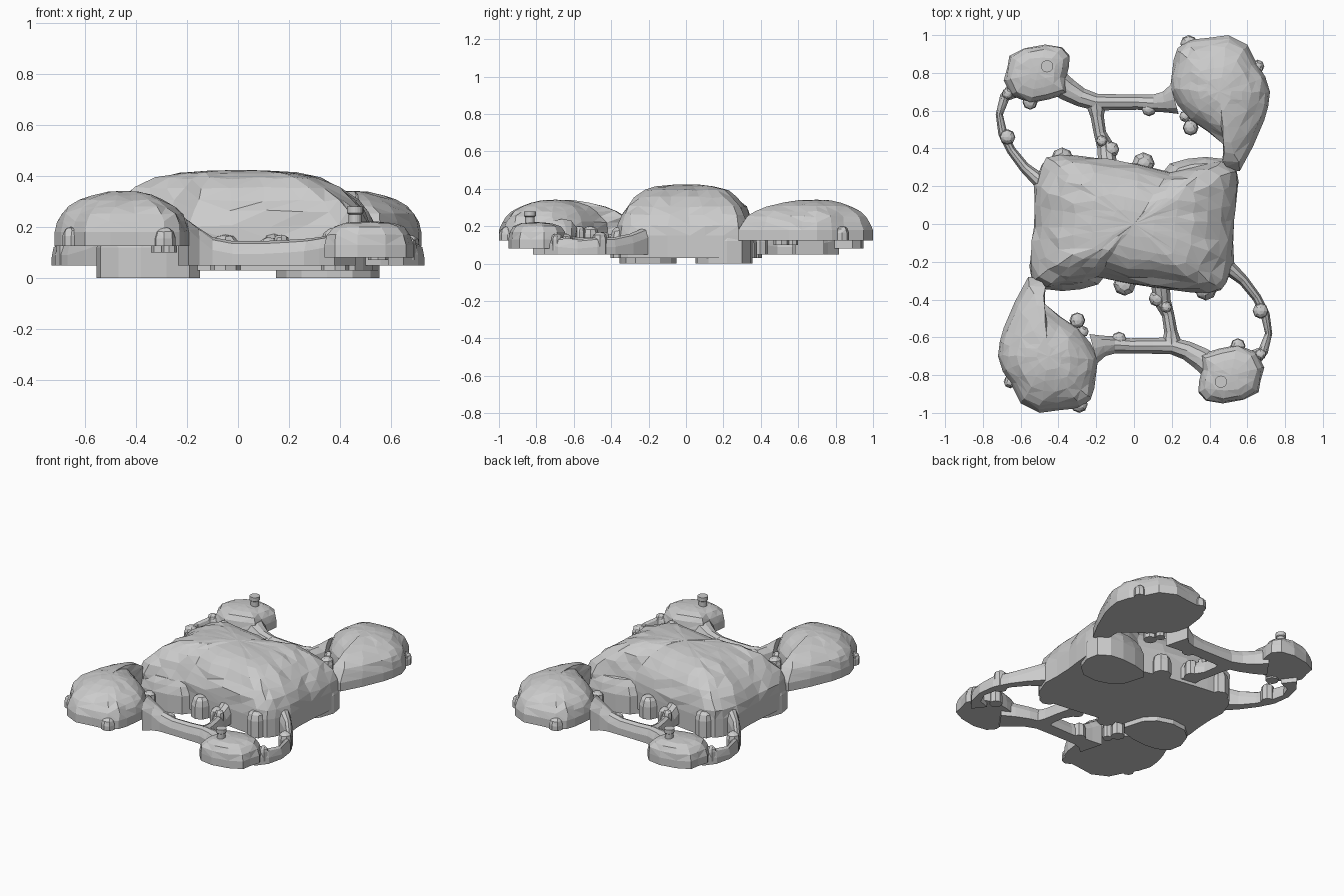
import bpy, bmesh, math, random
from mathutils import Vector

if "Cube" in bpy.data.objects:
    bpy.data.objects.remove(bpy.data.objects["Cube"])

random.seed(4)
stone = bpy.data.materials.new("grey stone")
stone.diffuse_color = (0.6, 0.6, 0.6, 1)
stone.use_nodes = True
stone.node_tree.nodes["Principled BSDF"].inputs["Base Color"].default_value = stone.diffuse_color


def finish(name, bm):
    bmesh.ops.triangulate(bm, faces=[f for f in bm.faces if len(f.verts) == 4])
    bmesh.ops.recalc_face_normals(bm, faces=bm.faces[:])
    me = bpy.data.meshes.new(name)
    bm.to_mesh(me)
    bm.free()
    me.materials.append(stone)
    ob = bpy.data.objects.new(name, me)
    bpy.context.collection.objects.link(ob)
    return ob


def with_twin(ob):
    """The layout repeats after half a turn about the centre."""
    twin = ob.copy()
    twin.name = ob.name + "_opposite"
    twin.rotation_euler.z = math.pi
    bpy.context.collection.objects.link(twin)


def bridge_rings(bm, rings):
    for a, b in zip(rings, rings[1:]):
        n = len(a)
        for i in range(n):
            j = (i + 1) % n
            bm.faces.new((a[i], a[j], b[j], b[i]))


def dome(name, outline, centre, profile, jitter=0.0):
    """Flat-bottomed mound: outline shrunk to the centre along a (scale, z) profile."""
    bm = bmesh.new()
    c = Vector(centre)
    rings = []
    for k, (s, z) in enumerate(profile[:-1]):
        ring = []
        d = jitter * min(1, s * 2) if k > 1 else 0
        for p in outline:
            q = c + (Vector(p) - c) * s
            ring.append(bm.verts.new((q.x + random.uniform(-d, d), q.y + random.uniform(-d, d),
                                      z + random.uniform(-d, d) * 0.4)))
        rings.append(ring)
    bridge_rings(bm, rings)
    bm.faces.new(rings[0])
    tip = bm.verts.new((*centre, profile[-1][1]))
    top = rings[-1]
    for i in range(len(top)):
        bm.faces.new((top[i], top[(i + 1) % len(top)], tip))
    return finish(name, bm)


def causeway(name, path, bottom):
    """Narrow raised path; each point is x, y, half width, top height."""
    bm = bmesh.new()
    rings = []
    for i, (x, y, w, top) in enumerate(path):
        a, b = path[max(i - 1, 0)], path[min(i + 1, len(path) - 1)]
        t = Vector((b[0] - a[0], b[1] - a[1])).normalized()
        n = Vector((-t.y, t.x))
        section = ((-w, bottom), (-w, top - 0.05), (-0.6 * w, top - 0.01), (0, top),
                   (0.6 * w, top - 0.01), (w, top - 0.05), (w, bottom))
        rings.append([bm.verts.new((x + n.x * u, y + n.y * u, z)) for u, z in section])
    bridge_rings(bm, rings)
    bm.faces.new(rings[0])
    bm.faces.new(rings[-1])
    return finish(name, bm)


def circle(x, y, r, n):
    return [(x + r * math.cos(2 * math.pi * i / n), y + r * math.sin(2 * math.pi * i / n))
            for i in range(n)]


# central plateau
half = [(-.53, -.02), (-.525, .1), (-.53, .2), (-.49, .31), (-.46, .35), (-.39, .37), (-.28, .36), (-.13, .34),
        (.03, .315), (.19, .275), (.29, .31), (.39, .325), (.47, .33), (.54, .29), (.55, .2), (.54, .1)]
dome("central_plateau", half + [(-x, -y) for x, y in half], (0, 0),
     [(1, .03), (1, .15), (.985, .205), (.93, .262), (.85, .305), (.73, .355), (.59, .392),
      (.42, .412), (.2, .421), (0, .424)], .011)

# deep footing under the plateau corners
with_twin(dome("plateau_footing",
               [(.19, .14), (.25, .08), (.35, .05), (.45, .06), (.52, .12), (.555, .22), (.54, .3),
                (.47, .345), (.38, .355), (.28, .345), (.19, .32), (.15, .27)],
               (.38, .22), [(1, 0), (1, .12), (.9, .17), (.75, .21), (0, .24)], .005))

# large corner hill with its neck to the plateau
with_twin(dome("large_hill",
               [(.21, .87), (.23, .93), (.29, .975), (.39, .985), (.5, 1.0), (.6, .95), (.65, .85),
                (.695, .78), (.72, .70), (.71, .62), (.69, .55), (.63, .41), (.56, .28), (.48, .29),
                (.48, .42), (.39, .49), (.3, .55), (.23, .63), (.19, .71), (.2, .79)],
               (.45, .70), [(1, .125), (1, .18), (.96, .222), (.89, .252), (.78, .28), (.63, .306),
                            (.45, .326), (.24, .338), (0, .342)], .009))

# small corner hill
with_twin(dome("small_hill",
               [(-.66, .89), (-.58, .93), (-.47, .95), (-.38, .935), (-.34, .89), (-.345, .83), (-.36, .77),
                (-.35, .69), (-.45, .66), (-.55, .64), (-.65, .68), (-.69, .76), (-.67, .83)],
               (-.51, .80), [(1, .08), (1, .13), (.94, .17), (.8, .2), (.55, .215), (.25, .22), (0, .222)], .005))

# round post on the small hill
with_twin(dome("hill_post", circle(-.46, .835, .032, 20), (-.46, .835),
               [(.8, .2), (.8, .25), (1, .255), (1, .28), (0, .28)]))

# causeways linking the hills
with_twin(causeway("cross_causeway",
                   [(-.42, .76, .07, .18), (-.35, .71, .06, .165), (-.28, .67, .05, .155), (-.2, .645, .045, .15),
                    (-.1, .645, .042, .145), (.02, .645, .04, .145), (.1, .64, .045, .16),
                    (.16, .645, .055, .2), (.215, .66, .08, .24)], .05))
with_twin(causeway("middle_spur",
                   [(-.2, .65, .06, .15), (-.195, .57, .035, .14), (-.18, .48, .033, .14),
                    (-.15, .41, .045, .15), (-.14, .32, .05, .18)], .05))
with_twin(causeway("outer_arc_path",
                   [(-.62, .72, .05, .16), (-.685, .67, .027, .14), (-.713, .58, .019, .13), (-.695, .48, .024, .14),
                    (-.65, .39, .024, .14), (-.58, .30, .028, .16), (-.50, .23, .04, .19)], .05))

# boulders along the edges: x, y, radius, bottom, top
boulders = [(-.67, .46, .042, .05, .17), (-.12, .395, .042, .05, .16), (-.17, .44, .03, .05, .17),
            (-.55, .645, .04, .07, .16), (-.67, .69, .03, .07, .16), (.05, .32, .06, .03, .17),
            (.30, .51, .042, .1, .2), (.27, .57, .03, .1, .2), (.29, .955, .045, .125, .2),
            (.655, .835, .035, .125, .2), (.08, .61, .04, .05, .15), (-.38, .345, .06, .03, .2)]
for x, y, r, lo, hi in boulders:
    with_twin(dome("boulder", circle(x, y, r, 8), (x, y),
                   [(1, lo), (1, hi - r), (.85, hi - .4 * r), (.5, hi - .1 * r), (0, hi)], .003))
